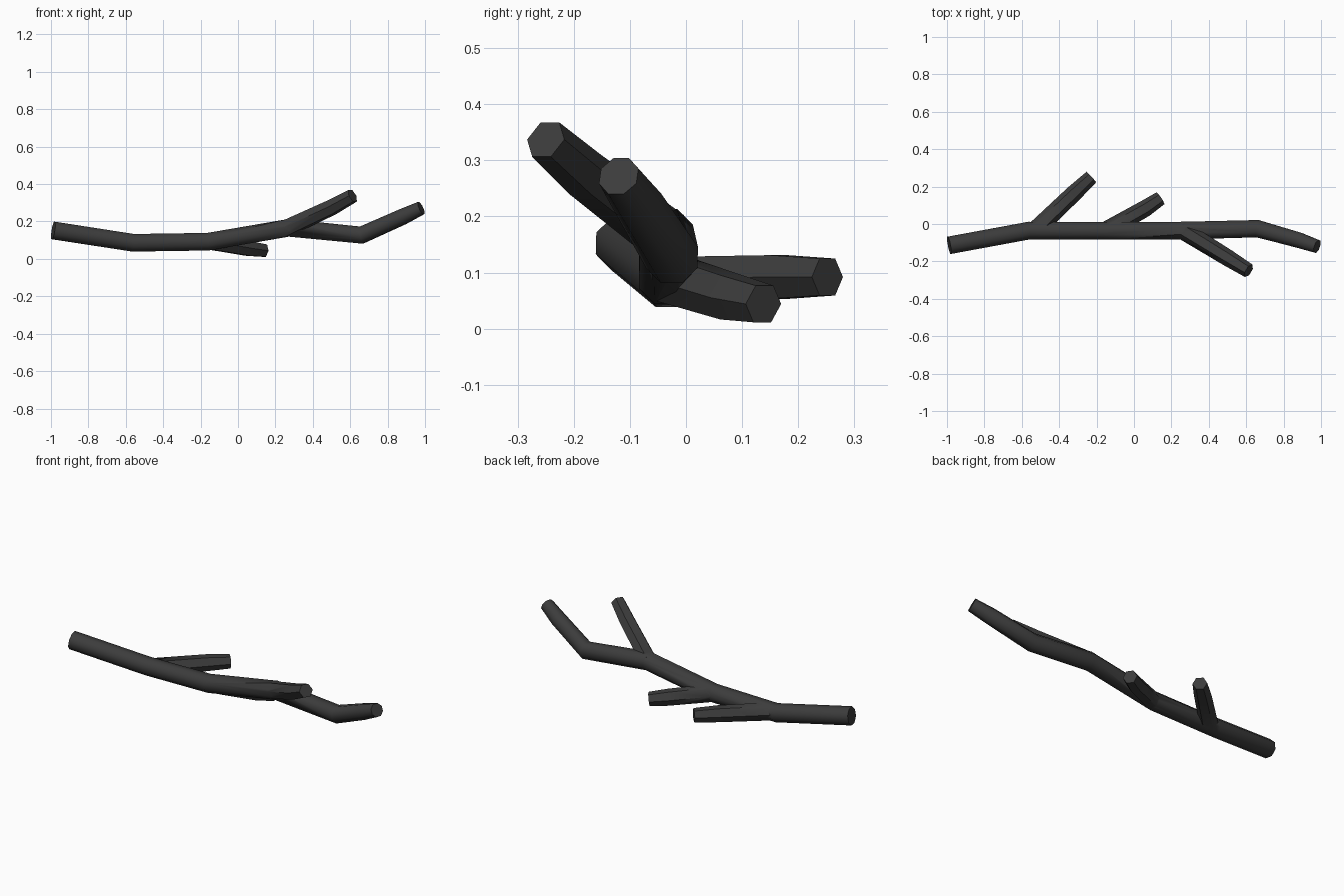
import bpy, bmesh, math
from mathutils import Vector

if "Cube" in bpy.data.objects:
    bpy.data.objects.remove(bpy.data.objects["Cube"])

bark = bpy.data.materials.new("dark_bark")
bark.diffuse_color = (0.045, 0.045, 0.045, 1)
bark.use_nodes = True
bark.node_tree.nodes["Principled BSDF"].inputs["Base Color"].default_value = bark.diffuse_color


def limb(name, path, sides=6, turn=0.0):
    """Tapered tube along (x, y, z, radius) points, with mitred joints and flat ends."""
    pts = [Vector(p[:3]) for p in path]
    bm = bmesh.new()
    rings = []
    for i, p in enumerate(pts):
        a = (p - pts[i - 1]).normalized() if i > 0 else Vector()
        b = (pts[i + 1] - p).normalized() if i < len(pts) - 1 else Vector()
        d = (a + b).normalized()
        u = d.cross(Vector((0, 0, 1))).normalized()
        v = u.cross(d)
        ring = []
        for k in range(sides):
            t = turn + 2 * math.pi * k / sides
            ring.append(bm.verts.new(p + path[i][3] * (u * math.cos(t) + v * math.sin(t))))
        rings.append(ring)
    for r, s in zip(rings, rings[1:]):
        for k in range(sides):
            n = (k + 1) % sides
            bm.faces.new((r[k], r[n], s[n], s[k]))
    bm.faces.new(rings[0])
    bm.faces.new(rings[-1])
    bmesh.ops.recalc_face_normals(bm, faces=bm.faces)
    me = bpy.data.meshes.new(name)
    bm.to_mesh(me)
    bm.free()
    me.materials.append(bark)
    ob = bpy.data.objects.new(name, me)
    bpy.context.collection.objects.link(ob)
    return ob


# Main crooked stick
stick = limb("main_branch", [
    (-0.988, -0.114, 0.152, 0.051), (-0.56, -0.035, 0.086, 0.051),
    (-0.16, -0.037, 0.092, 0.051), (0.27, -0.035, 0.166, 0.051),
    (0.66, -0.025, 0.127, 0.050), (0.88, -0.086, 0.225, 0.045),
    (0.979, -0.12, 0.272, 0.038)], sides=8, turn=math.pi / 8)

# Side twigs, rooted inside the stick
twigs = [
    limb("left_twig", [(-0.53, -0.035, 0.086, 0.048), (-0.32, 0.165, 0.092, 0.045),
                       (-0.227, 0.252, 0.092, 0.038)]),
    limb("middle_twig", [(-0.15, -0.035, 0.092, 0.048), (0.06, 0.083, 0.055, 0.045),
                         (0.142, 0.138, 0.044, 0.038)]),
    limb("right_twig", [(0.26, -0.033, 0.163, 0.049), (0.5, -0.18, 0.275, 0.045),
                        (0.613, -0.25, 0.337, 0.039)]),
]

# Fuse the twigs into the stick
for t in twigs:
    m = stick.modifiers.new("fuse", "BOOLEAN")
    m.operation = "UNION"
    m.solver = "EXACT"
    m.object = t
bpy.context.view_layer.objects.active = stick
stick.select_set(True)
for m in list(stick.modifiers):
    bpy.ops.object.modifier_apply(modifier=m.name)
for t in twigs:
    bpy.data.objects.remove(t)
bpy.ops.object.shade_smooth_by_angle(angle=math.radians(50))
